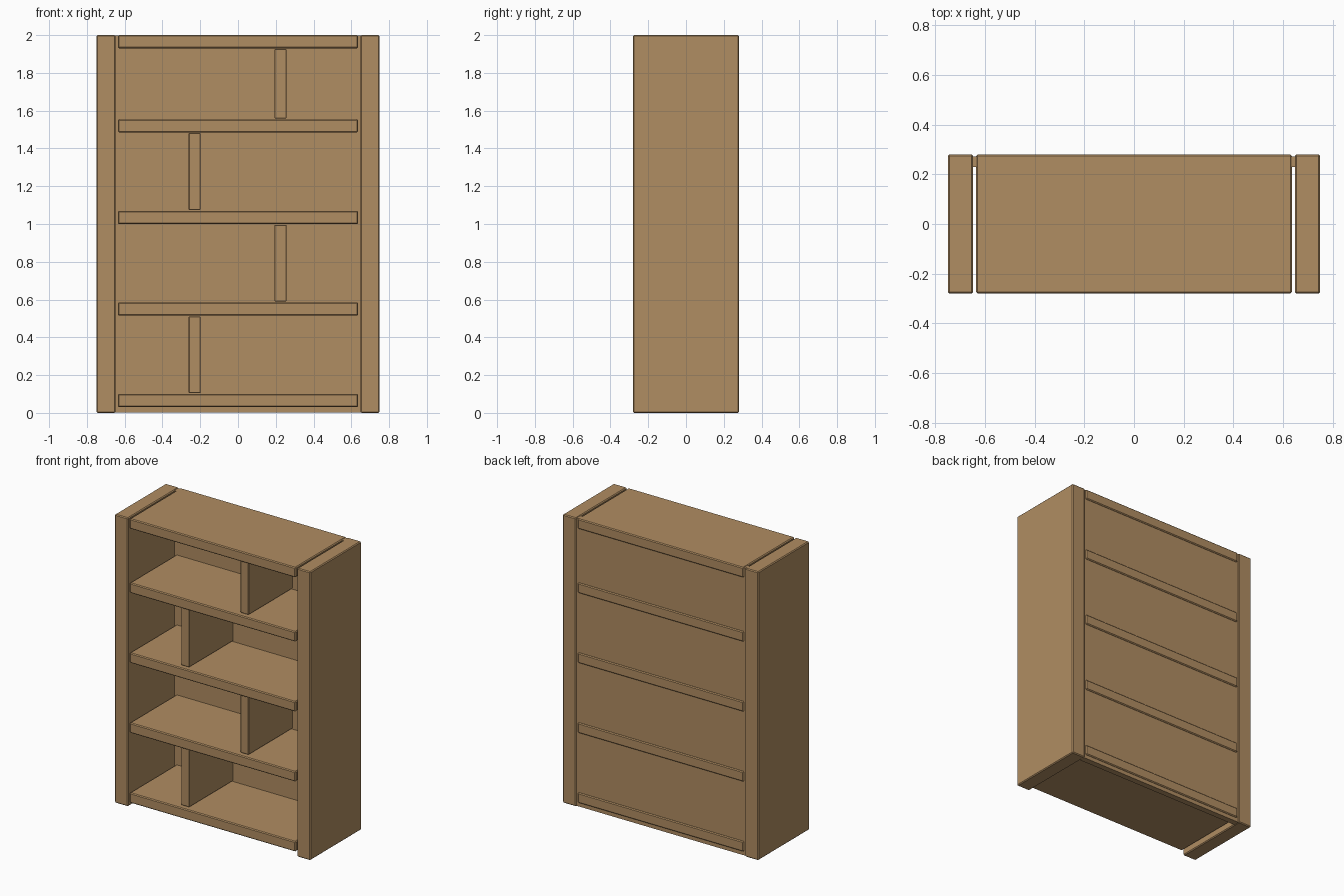
import bpy

if "Cube" in bpy.data.objects:
    bpy.data.objects.remove(bpy.data.objects["Cube"])

wood = bpy.data.materials.new("oak_wood")
wood.diffuse_color = (0.434, 0.266, 0.122, 1.0)
wood.use_nodes = True
wood.node_tree.nodes["Principled BSDF"].inputs["Base Color"].default_value = wood.diffuse_color


def board(name, x, y, z, bevel=0.006):
    """Box spanning the given (min, max) ranges, with chamfered edges."""
    lo, hi = zip(x, y, z)
    bpy.ops.mesh.primitive_cube_add(
        size=1, location=[(a + b) / 2 for a, b in zip(lo, hi)])
    ob = bpy.context.object
    ob.name = name
    ob.scale = [b - a for a, b in zip(lo, hi)]
    bpy.ops.object.transform_apply(location=False, rotation=False, scale=True)
    ob.data.materials.append(wood)
    if bevel:
        mod = ob.modifiers.new("edge_chamfer", 'BEVEL')
        mod.width = bevel
        mod.segments = 1
    return ob


FRONT, BACK = -0.28, 0.28
PANEL_FRONT = 0.23

# Upright sides
board("left_side", (-0.75, -0.648), (FRONT, BACK), (0, 2))
board("right_side", (0.648, 0.75), (FRONT, BACK), (0, 2))

# Back panel closing the rear, slightly behind the board edges
board("back_panel", (-0.65, 0.65), (PANEL_FRONT, 0.272), (0.003, 1.997), 0)

# Five shelves with a narrow gap to the sides
shelf_bottoms = [0.03, 0.515, 1.0, 1.485, 1.93]
THICK = 0.07
for i, z in enumerate(shelf_bottoms):
    board(f"shelf_{i + 1}", (-0.636, 0.636), (FRONT, BACK), (z, z + THICK))

# Staggered dividers between the shelves, set back a little from the front
for i in range(4):
    x = -0.23 if i % 2 == 0 else 0.225
    board(f"divider_{i + 1}", (x - 0.031, x + 0.031), (-0.25, PANEL_FRONT + 0.005),
          (shelf_bottoms[i] + THICK + 0.004, shelf_bottoms[i + 1] - 0.004), 0.003)
